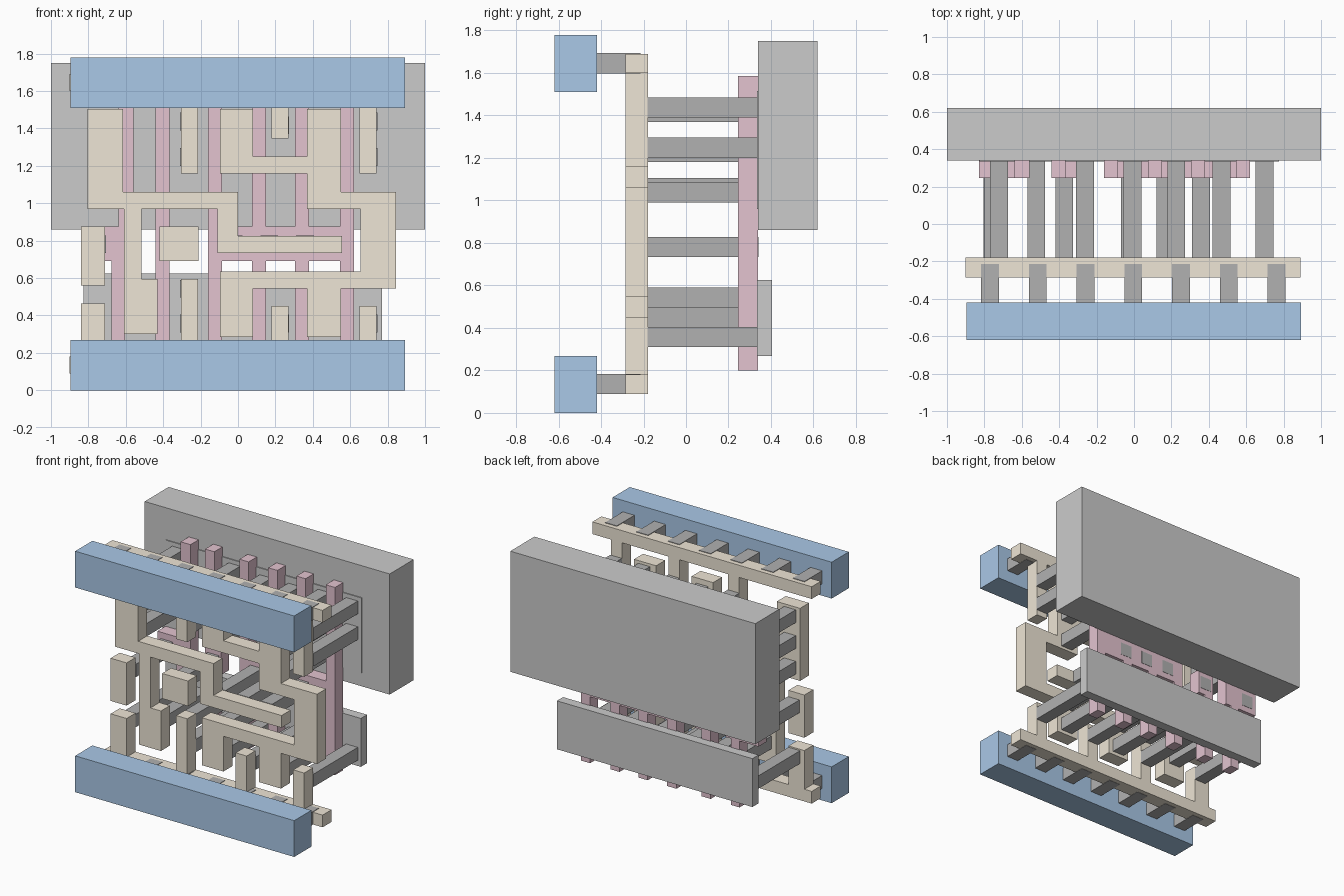
import bpy, bmesh


def material(name, rgb):
    m = bpy.data.materials.new(name)
    m.diffuse_color = (*rgb, 1)
    return m


BLUE = material("blue_metal", (0.40, 0.58, 0.80))
TAN = material("tan_wire", (0.86, 0.79, 0.67))
PINK = material("pink_gate", (0.77, 0.55, 0.63))
DARK = material("dark_contact", (0.44, 0.44, 0.44))
LIGHT = material("light_strip", (0.69, 0.69, 0.69))
GREY = material("grey_well", (0.58, 0.58, 0.58))


def plate(name, rects, y0, y1, mat):
    """Union of front-view rectangles (x0, x1, z0, z1), extruded from y0 to y1."""
    xs = sorted({v for r in rects for v in r[:2]})
    zs = sorted({v for r in rects for v in r[2:]})
    bm = bmesh.new()
    for xa, xb in zip(xs, xs[1:]):
        for za, zb in zip(zs, zs[1:]):
            cx, cz = (xa + xb) / 2, (za + zb) / 2
            if any(r[0] < cx < r[1] and r[2] < cz < r[3] for r in rects):
                bm.faces.new([bm.verts.new((x, y0, z)) for x, z in
                              ((xa, za), (xb, za), (xb, zb), (xa, zb))])
    bmesh.ops.remove_doubles(bm, verts=bm.verts, dist=1e-5)
    bmesh.ops.dissolve_limit(bm, angle_limit=0.01, verts=bm.verts, edges=bm.edges)
    ext = bmesh.ops.extrude_face_region(bm, geom=bm.faces[:], use_keep_orig=True)
    moved = [g for g in ext["geom"] if isinstance(g, bmesh.types.BMVert)]
    bmesh.ops.translate(bm, verts=moved, vec=(0, y1 - y0, 0))
    bmesh.ops.recalc_face_normals(bm, faces=bm.faces)
    mesh = bpy.data.meshes.new(name)
    bm.to_mesh(mesh)
    bm.free()
    mesh.materials.append(mat)
    ob = bpy.data.objects.new(name, mesh)
    bpy.context.collection.objects.link(ob)
    return ob


# back well and the two light strips
plate("well_block", [(-1, 1, 0.86, 1.75)], 0.34, 0.62, GREY)
plate("upper_strip", [(-0.825, 0.775, 0.96, 1.515)], 0.333, 0.405, LIGHT)
plate("lower_strip", [(-0.825, 0.77, 0.268, 0.625)], 0.333, 0.405, LIGHT)

# pink gate bars with contact pads
G = (0.245, 0.34)
plate("gate_left", [(-0.64, -0.56, 0.7, 1.585), (-0.675, -0.605, 0.2, 0.875),
                    (-0.83, -0.56, 0.69, 0.875)], *G, PINK)
plate("gate_second", [(-0.44, -0.365, 0.2, 1.585), (-0.44, -0.31, 0.69, 0.875)], *G, PINK)
bars = [(x, x + 0.075, 0.2, 1.585) for x in (-0.16, 0.075, 0.305, 0.545)]
plate("gate_comb", bars + [(-0.16, 0.62, 0.69, 0.875)], *G, PINK)

# tan wiring layer
W = (-0.285, -0.18)
plate("upper_wire_rail", [(-0.9, 0.89, 1.6, 1.69), (-0.305, -0.215, 1.16, 1.69),
                          (0.18, 0.27, 1.345, 1.69), (0.65, 0.74, 1.16, 1.69)], *W, TAN)
plate("lower_wire_rail", [(-0.9, 0.89, 0.09, 0.18), (-0.84, -0.71, 0.09, 0.465),
                          (-0.305, -0.215, 0.09, 0.595), (0.18, 0.27, 0.09, 0.45),
                          (0.65, 0.74, 0.09, 0.45)], *W, TAN)
plate("left_wire_pad", [(-0.84, -0.71, 0.56, 0.875)], *W, TAN)
plate("middle_wire_pad", [(-0.42, -0.21, 0.69, 0.875)], *W, TAN)
plate("left_wire", [(-0.805, -0.615, 0.97, 1.505), (-0.805, 0, 0.97, 1.06),
                    (-0.61, -0.515, 0.3, 1.06), (-0.61, -0.43, 0.3, 0.595),
                    (-0.11, 0, 0.735, 1.06), (-0.11, 0.555, 0.735, 0.825)], *W, TAN)
plate("right_wire", [(-0.095, 0.08, 1.16, 1.505), (-0.095, 0.55, 1.16, 1.25),
                     (0.37, 0.55, 0.97, 1.505), (0.37, 0.845, 0.97, 1.06),
                     (0.655, 0.845, 0.545, 1.06), (-0.095, 0.845, 0.545, 0.635),
                     (-0.095, 0.08, 0.285, 0.635), (0.37, 0.55, 0.285, 0.635)], *W, TAN)

# blue power rails, with posts joining them to the wire rails
for name, z in (("lower", 0), ("upper", 1.51)):
    plate(name + "_power_rail", [(-0.895, 0.893, z, z + 0.268)], -0.62, -0.42, BLUE)
    for i in range(7):
        x = -0.817 + i * 0.2553
        plate(f"{name}_rail_post_{i}", [(x, x + 0.095, z + 0.088, z + 0.184)],
              -0.421, -0.215, DARK)

# long contact posts from the wiring to the strips: x -> list of bottom z
posts = {-0.77: [1.01, 1.2, 1.39], -0.805: [0.36], -0.57: [0.405],
         -0.31: [0.31, 0.495, 1.2, 1.39], -0.055: [0.31, 0.495, 1.18, 1.37],
         0.178: [0.31, 1.37], 0.42: [0.31, 0.495, 0.99, 1.2, 1.39],
         0.65: [0.31, 1.2, 1.39]}
for x, zs in posts.items():
    for z in zs:
        plate("strip_contact", [(x, x + 0.095, z, z + 0.095)], -0.181, 0.335, DARK)

# contact posts from the wiring to the gate pads
for x in (-0.80, -0.42, -0.07, 0.12, 0.31):
    plate("gate_contact", [(x, x + 0.095, 0.733, 0.828)], -0.181, 0.342, DARK)
